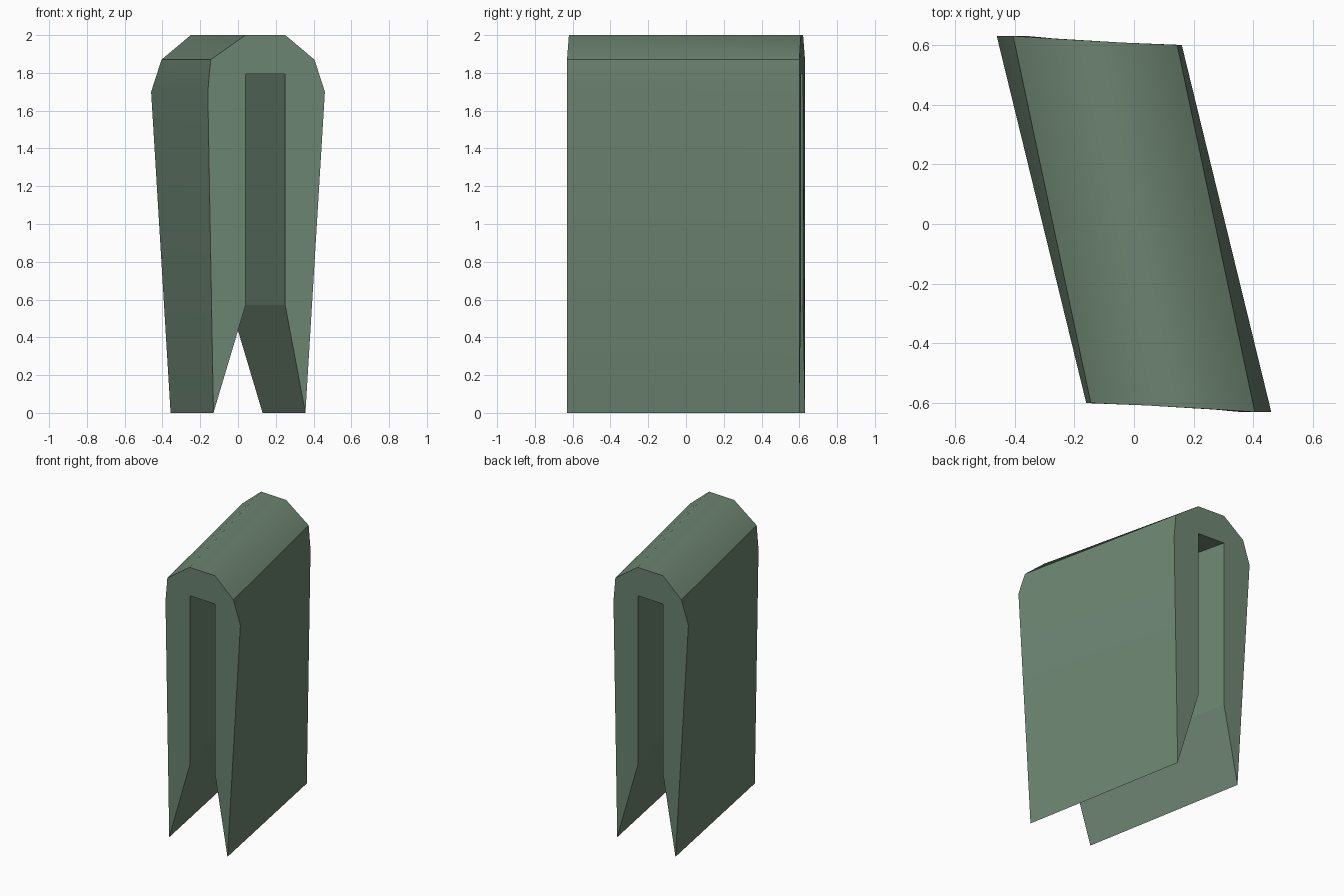
import bpy, bmesh

if "Cube" in bpy.data.objects:
    bpy.data.objects.remove(bpy.data.objects["Cube"])

# Front profile (x, y, z): a folded clip with a slot and two pointed legs
PROFILE = [
    (-0.13, -0.60, 0.0), (-0.16, -0.60, 1.70), (-0.145, -0.60, 1.87),
    (0.04, -0.608, 2.0), (0.25, -0.62, 2.0),
    (0.405, -0.63, 1.87), (0.46, -0.63, 1.70), (0.357, -0.63, 0.0),
    (0.25, -0.62, 0.57), (0.25, -0.62, 1.795),
    (0.04, -0.608, 1.795), (0.04, -0.608, 0.57),
]
MIRROR = [7, 6, 5, 4, 3, 2, 1, 0, 11, 10, 9, 8]  # matching point on the back end
SMOOTH_POINTS = {1, 3, 4, 6}                     # rounded outer corners

bm = bmesh.new()
front = [bm.verts.new(p) for p in PROFILE]
# Back end is the front turned half a circle about z
back = []
for i in range(12):
    x, y, z = PROFILE[MIRROR[i]]
    back.append(bm.verts.new((-x, -y, z)))

# End faces and the long walls joining them
bm.faces.new(front)
bm.faces.new(back[::-1])
for i in range(12):
    j = (i + 1) % 12
    wall = bm.faces.new((front[i], back[i], back[j], front[j]))
    wall.smooth = i < 7
bmesh.ops.recalc_face_normals(bm, faces=bm.faces[:])

# Keep every edge crisp except along the rounded outer corners
for e in bm.edges:
    e.smooth = False
for i in SMOOTH_POINTS:
    bm.edges.get((front[i], back[i])).smooth = True

mesh = bpy.data.meshes.new("folded_clip")
bm.to_mesh(mesh)
bm.free()
clip = bpy.data.objects.new("folded_clip", mesh)
bpy.context.collection.objects.link(clip)

# Muted green material
mat = bpy.data.materials.new("muted_green")
mat.diffuse_color = (0.15, 0.23, 0.165, 1.0)
mat.use_nodes = True
mat.node_tree.nodes["Principled BSDF"].inputs["Base Color"].default_value = mat.diffuse_color
mesh.materials.append(mat)
